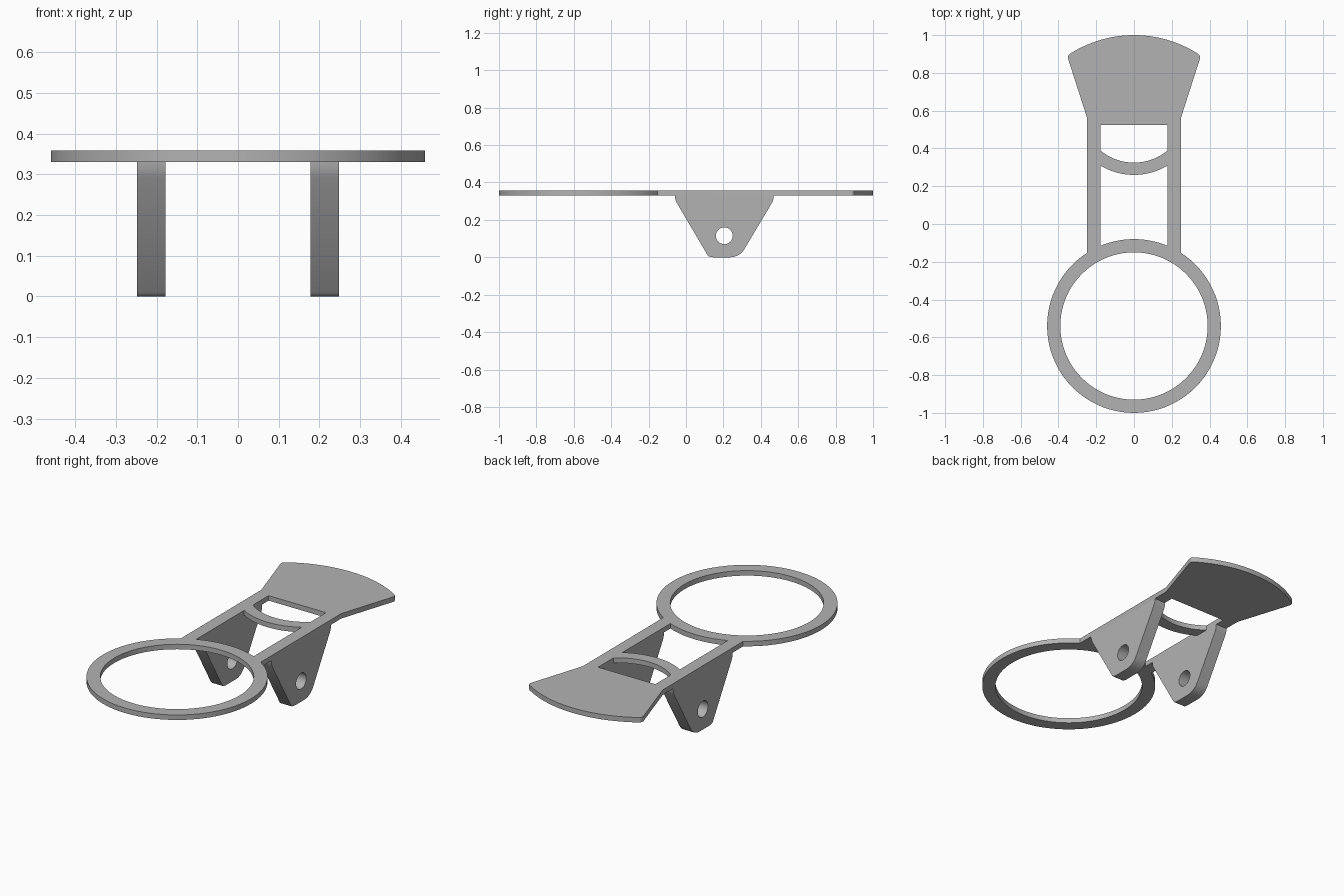
import bpy, bmesh
from math import sin, cos, radians, degrees, asin, atan2
from mathutils import Matrix, Vector

if "Cube" in bpy.data.objects:
    bpy.data.objects.remove(bpy.data.objects["Cube"], do_unlink=True)

grey = bpy.data.materials.new("satin grey")
grey.use_nodes = True
colour = (0.45, 0.45, 0.45, 1)
grey.diffuse_color = colour
grey.node_tree.nodes["Principled BSDF"].inputs["Base Color"].default_value = colour


def arc(cx, cy, r, start, end, steps):
    """Points along an arc, angles in degrees."""
    angles = [radians(start + (end - start) * i / steps) for i in range(steps + 1)]
    return [(cx + r * cos(a), cy + r * sin(a)) for a in angles]


def circle(cx, cy, r, steps):
    return arc(cx, cy, r, 0, 360, steps)[:-1]


def slab(name, loops, thickness, matrix):
    """Fill an outline with holes, extrude it and place it."""
    bm = bmesh.new()
    for loop in loops:
        verts = [bm.verts.new((x, y, 0)) for x, y in loop]
        for a, b in zip(verts, verts[1:] + verts[:1]):
            bm.edges.new((a, b))
    bmesh.ops.triangle_fill(bm, edges=bm.edges[:], use_beauty=True, normal=(0, 0, 1))
    top = bmesh.ops.extrude_face_region(bm, geom=bm.faces[:])["geom"]
    moved = [g for g in top if isinstance(g, bmesh.types.BMVert)]
    bmesh.ops.translate(bm, verts=moved, vec=Vector((0, 0, thickness)))
    bmesh.ops.recalc_face_normals(bm, faces=bm.faces[:])
    bm.transform(matrix)
    mesh = bpy.data.meshes.new(name)
    bm.to_mesh(mesh)
    bm.free()
    mesh.materials.append(grey)
    obj = bpy.data.objects.new(name, mesh)
    bpy.context.collection.objects.link(obj)
    bpy.ops.object.select_all(action="DESELECT")
    obj.select_set(True)
    bpy.context.view_layer.objects.active = obj
    bpy.ops.object.shade_smooth_by_angle(angle=radians(25))
    return obj


# Main dimensions
ring_y, ring_out, ring_in = -0.54, 0.46, 0.39
rail_in, rail_out = 0.178, 0.248
plate_z, plate_t = 0.33, 0.028
bow_y, bow_in, bow_out = 0.605, 0.28, 0.345
fan_y, fan_r = 0.37, 0.63

# Flat plate: ring, two rails, curved crossbar and fan-shaped paddle
join = degrees(asin(rail_out / ring_out))
fan = degrees(asin(0.33 / fan_r))
outline = arc(0, ring_y, ring_out, 90 + join, 450 - join, 72)
outline += [(rail_out, 0.56), (0.348, 0.872), (0.35, 0.885), (0.345, 0.897)]
outline += arc(0, fan_y, fan_r, 90 - fan, 90 + fan, 24)
outline += [(-0.345, 0.897), (-0.35, 0.885), (-0.348, 0.872), (-rail_out, 0.56)]

a = degrees(asin(rail_in / bow_in))
rear_window = arc(0, bow_y, bow_in, 270 - a, 270 + a, 18)
rear_window += [(rail_in, 0.525), (-rail_in, 0.525)]

a, b = (degrees(asin(rail_in / r)) for r in (bow_out, ring_out))
front_window = arc(0, bow_y, bow_out, 270 - a, 270 + a, 18)
front_window += arc(0, ring_y, ring_out, 90 - b, 90 + b, 18)

slab("ring_and_paddle_plate",
     [outline, circle(0, ring_y, ring_in, 72), rear_window, front_window],
     plate_t, Matrix.Translation((0, 0, plate_z)))

# Tapered pivot lugs below the rails, each with a round pin hole
lug = [(-0.06, plate_z), (-0.058, 0.312), (-0.05, 0.292), (0.115, 0.012),
       (0.122, 0.005), (0.145, 0)]
lug += arc(0.235, 0.09, 0.09, 270, 330, 8)
lug += [(0.462, 0.295), (0.468, 0.312), (0.468, plate_z)]
upright = Matrix(((0, 0, 1, 0), (1, 0, 0, 0), (0, 1, 0, 0), (0, 0, 0, 1)))
for name, x in (("left_pivot_lug", rail_in), ("right_pivot_lug", -rail_out)):
    slab(name, [lug, circle(0.205, 0.115, 0.045, 32)], rail_out - rail_in,
         Matrix.Translation((x, 0, 0)) @ upright)
